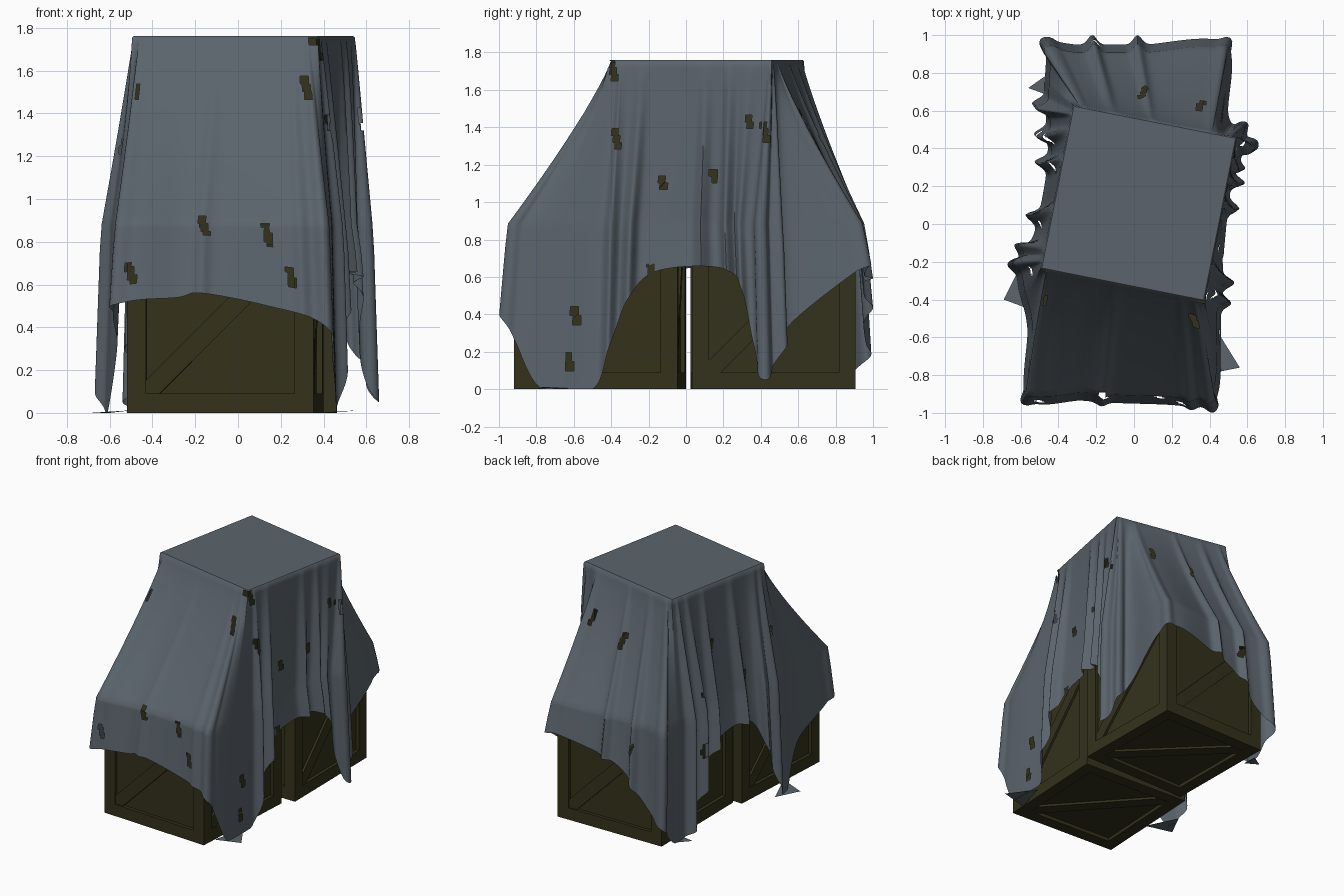
import bpy, bmesh, math
from mathutils import Matrix, Vector

if "Cube" in bpy.data.objects:
    bpy.data.objects.remove(bpy.data.objects["Cube"])


def material(name, col):
    m = bpy.data.materials.new(name)
    m.diffuse_color = (*col, 1)
    m.use_nodes = True
    m.node_tree.nodes["Principled BSDF"].inputs["Base Color"].default_value = m.diffuse_color
    return m


CLOTH = material("grey tarp", (0.104, 0.127, 0.150))
WOOD = material("olive wood", (0.034, 0.031, 0.011))


def make_object(name, bm, mat):
    me = bpy.data.meshes.new(name)
    bm.to_mesh(me)
    bm.free()
    me.materials.append(mat)
    ob = bpy.data.objects.new(name, me)
    bpy.context.collection.objects.link(ob)
    return ob


def box(bm, loc, dims, mat=Matrix.Identity(4)):
    m = mat @ Matrix.Translation(loc) @ Matrix.Diagonal((*dims, 1))
    bmesh.ops.create_cube(bm, size=1, matrix=m)


# Wooden crate: panel core, edge boards, one diagonal brace on every face
def crate(name, x, y, z, size, angle):
    bm = bmesh.new()
    b, h = 0.09, size / 2
    o = h - b / 2
    box(bm, (0, 0, 0), (size - 0.05,) * 3)
    inner = size - 2 * b
    for i in (-1, 1):
        for j in (-1, 1):
            box(bm, (i * o, j * o, 0), (b, b, size))
            box(bm, (0, i * o, j * o), (inner, b, b))
            box(bm, (i * o, 0, j * o), (b, inner, b))
    turns = [Matrix.Rotation(k * math.pi / 2, 4, 'Z') for k in range(4)]
    turns += [Matrix.Rotation(s * math.pi / 2, 4, 'X') for s in (-1, 1)]
    for t in turns:
        brace = t @ Matrix.Translation((0, -h + 0.02, 0)) @ Matrix.Rotation(-math.pi / 4, 4, 'Y')
        box(bm, (0, 0, 0), (inner * 1.42, 0.024, b), brace)
    ob = make_object(name, bm, WOOD)
    ob.location = (x, y, z + h)
    ob.rotation_euler.z = math.radians(angle)


crate("front_crate", -0.06, -0.46, 0, 0.875, -3)
crate("back_crate", 0.02, 0.465, 0, 0.875, 0.6)
crate("top_crate", 0.025, 0.11, 0.88, 0.87, -11.2)

# Tarp stations: (position along the top square's rim, hem x, hem y, hem z)
ST = [(0.04, -.565, -.925, .50), (0.30, -.28, -.935, .54), (0.45, -.17, -.945, .56),
      (0.75, .14, -.955, .50), (0.93, .385, -.965, .42), (0.97, .44, -.91, .25),
      (1.00, .46, -.77, .0), (1.04, .46, -.50, .0), (1.08, .465, -.40, .25),
      (1.20, .47, -.31, .48), (1.35, .475, -.16, .63), (1.70, .51, .18, .65),
      (1.87, .54, .31, .54), (1.96, .57, .36, .25), (2.00, .62, .42, .05),
      (2.04, .565, .50, .22), (2.10, .50, .58, .37), (2.16, .485, .955, .66),
      (2.50, .05, .95, .60), (2.70, -.16, .95, .50), (2.85, -.30, .95, .33),
      (2.93, -.44, .95, .18), (2.99, -.47, .80, .0), (3.05, -.47, .64, .05),
      (3.15, -.46, .48, .30), (3.35, -.46, .30, .58), (3.70, -.52, -.02, .64),
      (3.88, -.58, -.14, .40), (3.95, -.62, -.22, .10), (3.99, -.61, -.35, .0),
      (4.02, -.565, -.55, .30)]
# Pleats: (station number, how far it stands out)
PLEATS = [(0, .04), (2, .02), (3.6, .02), (4.2, .04), (7.8, .05), (9, .06), (10.7, .06),
          (11.25, .07), (12, .05), (14, .04), (15, .05), (17, .04), (18.1, .05), (19.4, .05),
          (21.1, .06), (23, .07), (24, .07), (24.9, .07), (25.8, .07), (27, .06), (28, .05)]
# Small tears: outward side, position along that side, height
HOLES = {(1, 0): [(-.37, 1.33), (-.59, .40), (-.62, .13), (-.12, 1.10), (.15, 1.13),
                  (.34, 1.42), (.42, 1.38), (-.18, .62), (-.39, 1.70)],
         (0, -1): [(.32, 1.52), (-.48, 1.50), (.14, .83), (-.16, .88), (.25, .63), (-.50, .65)],
         (0, 1): [(.05, 1.38), (.35, 1.45), (-.2, .7)],
         (-1, 0): [(.30, 1.30), (.0, 1.0), (-.25, 1.25), (.48, .60), (.45, 1.05)]}
TOP, SHELF, PER = 1.755, 0.885, 20
N = len(ST)


def catmull(a, b, c, d, t):
    return 0.5 * (2 * b + (c - a) * t + (2 * a - 5 * b + 4 * c - d) * t * t
                  + (3 * b - a - 3 * c + d) * t ** 3)


def station(i):
    p, x, y, z = ST[i % N]
    return (p + 4 * (i // N), x, y, z)


def rim(p):
    k, f = int(p) % 4, p % 1
    c = [(-1, -1), (1, -1), (1, 1), (-1, 1)]
    a, b = Vector(c[k]), Vector(c[(k + 1) % 4])
    v = a.lerp(b, f) * 0.443
    v.rotate(Matrix.Rotation(math.radians(-11.2), 2))
    return v + Vector((0.025, 0.11))


cols = []
for i in range(N):
    near = [station(i + k) for k in (-1, 0, 1, 2)]
    for j in range(PER):
        t = j / PER
        p, x, y, z = (catmull(*q, t) for q in zip(*near))
        p = near[1][0] + (near[2][0] - near[1][0]) * t
        cols.append((rim(p), Vector((x, y)), max(z, 0.0)))
M = len(cols)
ridges = [(cols[round(u * PER) % M][1], a) for u, a in PLEATS]

# Draped tarp: rim to shelf height, then down to the uneven hem, with pleats
bm = bmesh.new()
R1, R2 = 24, 18
rows = [[] for _ in range(R1 + R2 + 2)]
normals = []
for c, (top, hem, hz) in enumerate(cols):
    d = cols[(c + 4) % M][1] - cols[c - 4][1]
    n = Vector((d.y, -d.x)).normalized()
    normals.append(n)
    fold = max(a * math.exp(-((hem - q).length / 0.032) ** 2) for q, a in ridges)
    mid = hem * 0.955
    centre = Vector((0.025, 0.11))
    rows[0].append(bm.verts.new((*centre.lerp(top, 0.985), TOP + 0.006)))
    for r in range(R1 + R2 + 1):
        if r <= R1:
            t = r / R1
            xy, z = top.lerp(mid, t ** 1.2), TOP + (SHELF - TOP) * t
        else:
            t = (r - R1) / R2
            xy, z = mid.lerp(hem, t), SHELF + (hz - SHELF) * t
        xy = xy + n * fold * min(1, (TOP - z) / 1.0) ** 0.7
        rows[r + 1].append(bm.verts.new((*xy, z)))
bm.faces.new(rows[0])


def torn(co, n):
    side = (int(math.copysign(1, n.x)), 0) if abs(n.x) > abs(n.y) else (0, int(math.copysign(1, n.y)))
    a = co.y if side[0] else co.x
    return any(abs(a - h + 0.25 * (co.z - z)) < 0.018 and abs(co.z - z) < 0.045
               for h, z in HOLES[side])


for r in range(len(rows) - 1):
    for c in range(M):
        e = (c + 1) % M
        quad = [rows[r][c], rows[r + 1][c], rows[r + 1][e], rows[r][e]]
        co = sum((v.co for v in quad), Vector()) / 4
        if r == 0 or not torn(co, normals[c]):
            bm.faces.new(quad)
tarp = make_object("draped_tarp", bm, CLOTH)
bpy.context.view_layer.objects.active = tarp
tarp.select_set(True)
bpy.ops.object.shade_smooth_by_angle(angle=math.radians(60))
tarp.data.polygons[0].use_smooth = False

# Tarp corners lying on the floor
FLAPS = [((.43, -.55), (.36, -.80), (.56, -.76)),
         ((-.60, -.22), (-.69, -.40), (-.50, -.47)),
         ((-.45, .68), (-.46, .79), (-.56, .72))]
for k, tri in enumerate(FLAPS):
    bm = bmesh.new()
    f = bm.faces.new([bm.verts.new((x, y, 0.012 * (i == 2))) for i, (x, y) in enumerate(tri)])
    f.normal_update()
    if f.normal.z < 0:
        f.normal_flip()
    make_object("tarp_corner_%d" % (k + 1), bm, CLOTH)
